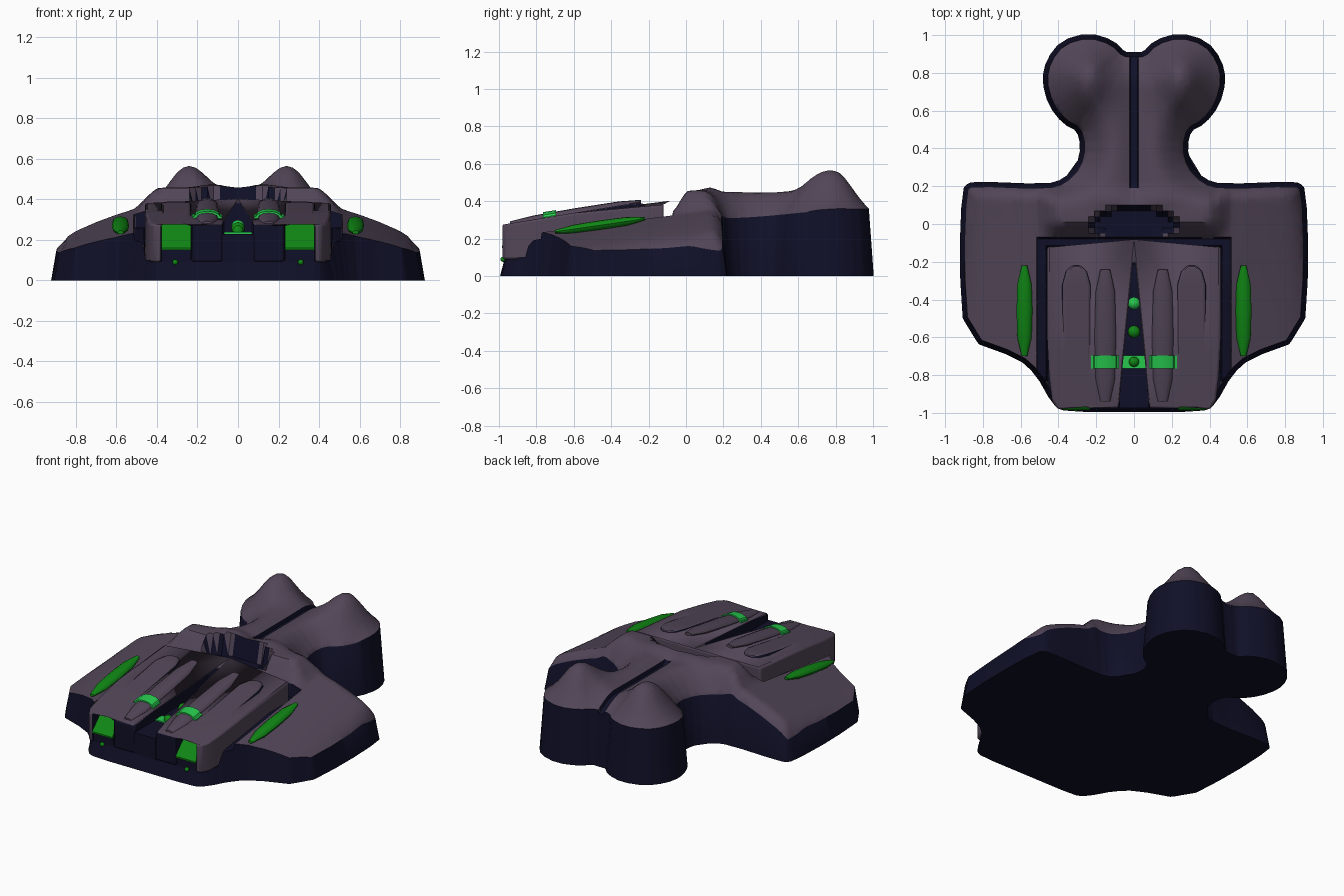
import bpy, bmesh, math
from mathutils import Vector

if "Cube" in bpy.data.objects:
    bpy.data.objects.remove(bpy.data.objects["Cube"])


def mat(name, rgb):
    m = bpy.data.materials.new(name)
    m.diffuse_color = (*rgb, 1)
    m.use_nodes = True
    m.node_tree.nodes["Principled BSDF"].inputs["Base Color"].default_value = m.diffuse_color
    return m


MAUVE = mat("dusty_mauve", (0.085, 0.061, 0.097))
NAVY = mat("dark_navy", (0.005, 0.005, 0.021))
GREEN = mat("deep_green", (0.005, 0.24, 0.007))
BRIGHT = mat("bright_green", (0.02, 0.58, 0.075))


def finish(name, bm, mats, angle=35, bevel=0):
    bmesh.ops.recalc_face_normals(bm, faces=bm.faces)
    me = bpy.data.meshes.new(name)
    bm.to_mesh(me)
    bm.free()
    for m in mats:
        me.materials.append(m)
    ob = bpy.data.objects.new(name, me)
    bpy.context.collection.objects.link(ob)
    me.shade_smooth()
    me.set_sharp_from_angle(angle=math.radians(angle))
    if bevel:
        b = ob.modifiers.new("soft_edges", 'BEVEL')
        b.width, b.segments, b.limit_method = bevel, 2, 'ANGLE'
    return ob


def sm(v, a, b):
    t = max(0, min(1, (v - a) / (b - a)))
    return t * t * (3 - 2 * t)


def interp(pts, v):
    if v <= pts[0][0]:
        return pts[0][1]
    for (a, p), (b, q) in zip(pts, pts[1:]):
        if v <= b:
            return p + (q - p) * (v - a) / (b - a)
    return pts[-1][1]


def mirrored(half):
    return half + [(-x, y) for x, y in reversed(half) if x > 0]


# ---- hull: outline of the top rim, corners cut once
half = [(0, .885), (.06, .885), (.12, .95), (.24, .987), (.37, .95), (.44, .86), (.462, .76),
        (.43, .64), (.36, .55), (.28, .51), (.255, .41), (.28, .30), (.36, .215), (.46, .185),
        (.85, .20), (.885, .18), (.90, -.2), (.875, -.59), (.60, -.69), (.50, -.78),
        (.41, -.94), (.36, -.968), (0, -.968)]
ring = mirrored(half)
rim = []
for p, q in zip(ring, ring[1:] + ring[:1]):
    for t in (.25, .75):
        rim.append(Vector((p[0] + (q[0] - p[0]) * t, p[1] + (q[1] - p[1]) * t)))
segs = list(zip(rim, rim[1:] + rim[:1]))


def edge_dist(p):
    best = 9
    for a, b in segs:
        d = b - a
        t = max(0, min(1, (p - a).dot(d) / max(d.length_squared, 1e-9)))
        best = min(best, (a + d * t - p).length)
    return best


FRONT = [(.5, .235), (.6, .20), (.75, .16), (.9, .11)]
BACK = [(.45, .375), (.5, .358), (.6, .327), (.7, .29), (.8, .245), (.85, .215), (.9, .16)]


def in_pocket(x, y):
    return (x / .23) ** 2 + ((y - .005) / .085) ** 2 < 1


def hull_z(x, y):
    a, d = abs(x), edge_dist(Vector((x, y)))
    t = max(0, min(1, (y + .8) / .95))
    wing = interp(FRONT, a) * (1 - t) + interp(BACK, a) * t
    wing -= .05 * sm(y, 0, .2) * max(0, 1 - d / .06) ** 2
    # shoulders behind the deck
    top = .458 + .03 * math.exp(-((y - .15) / .05) ** 2 - ((a - .12) / .1) ** 2)
    z = wing + (top - wing) * sm(a, .52, .38) * sm(y, -.08, .02)
    # neck and twin rear lobes
    low = .31 + .05 * sm(y, .2, .95)
    high = .45 - .03 * math.exp(-(a / .06) ** 2)
    high += .115 * math.exp(-((a - .24) / .11) ** 2 - ((y - .77) / .15) ** 2)
    rear = low + (high - low) * math.sin(min(1, d / .17) * math.pi / 2)
    w = sm(y, .08, .22) * sm(a, .55, .42)
    z = z * (1 - w) + rear * w
    # sunken areas
    if a < .022 and .2 < y < .93:
        z -= .02
    if in_pocket(x, y):
        z = min(z, .33)
    if a < .46 and y < -.12:
        z = .10
    elif a < .51 and y < -.075:
        z = min(z, .30) - .04
    if y < -.78:
        z = min(z, .23 - .13 * min(1, (-.78 - y) / .12))
    return z


bm = bmesh.new()
bm.faces.new([bm.verts.new((p.x, p.y, 0)) for p in rim])
bmesh.ops.triangulate(bm, faces=bm.faces[:])
xs = [s * v for v in [.03 * i for i in range(1, 30)] + [.018, .024, .455, .465, .505, .515] for s in (1, -1)]
ys = [-.95 + .03 * i for i in range(65)] + [-.125, -.115, -.08, -.07]
for vals, axis in ((xs, 0), (ys, 1)):
    for v in vals:
        co, no = Vector((0, 0, 0)), Vector((0, 0, 0))
        co[axis], no[axis] = v, 1
        bmesh.ops.bisect_plane(bm, geom=bm.verts[:] + bm.edges[:] + bm.faces[:], dist=1e-5,
                               plane_co=co, plane_no=no)
# flared skirt down to the ground
out = {}
border = [e for e in bm.edges if len(e.link_faces) == 1]
for e in border:
    a, b = e.verts
    d = b.co - a.co
    n = Vector((d.y, -d.x, 0))
    if n.dot(e.link_faces[0].calc_center_median() - a.co) > 0:
        n = -n
    for v in (a, b):
        k = (round(v.co.x, 5), round(v.co.y, 5))
        out[k] = out.get(k, Vector((0, 0, 0))) + n
top_faces, top_verts = bm.faces[:], bm.verts[:]
for f in top_faces:
    c = f.calc_center_median()
    a = abs(c.x)
    groove = a < .022 and .2 < c.y
    gutter = a < .51 and -.83 < c.y < -.075 or a < .46 and c.y < -.075
    f.material_index = int(groove or gutter or in_pocket(c.x, c.y))
new = bmesh.ops.extrude_edge_only(bm, edges=border)["geom"]
for g in new:
    if isinstance(g, bmesh.types.BMVert):
        g.co += out[(round(g.co.x, 5), round(g.co.y, 5))].normalized() * .026
    elif isinstance(g, bmesh.types.BMFace):
        g.material_index = 1
for v in top_verts:
    v.co.z = hull_z(v.co.x, v.co.y)
base = bmesh.ops.edgeloop_fill(bm, edges=[g for g in new if isinstance(g, bmesh.types.BMEdge)
                                          and all(v.co.z == 0 for v in g.verts)])
for f in base["faces"]:
    f.material_index = 1
finish("hull", bm, [MAUVE, NAVY], 40)


# ---- sloping deck with open slots
def deck_z(y):
    return .28 + .165 * (y + .95) - .035 * sm(y, -.3, -.12)


def prism(name, outline, z0, ztop, mats, rule=None, bevel=0):
    bm = bmesh.new()
    lo = [bm.verts.new((x, y, z0)) for x, y in outline]
    hi = [bm.verts.new((x, y, ztop(y))) for x, y in outline]
    bm.faces.new(lo)
    top = bm.faces.new(hi)
    n = len(lo)
    for i in range(n):
        j = (i + 1) % n
        bm.faces.new((lo[i], lo[j], hi[j], hi[i]))
    bmesh.ops.triangulate(bm, faces=[top])
    if rule:
        bm.normal_update()
        for f in bm.faces:
            f.material_index = rule(f)
    return finish(name, bm, mats, 35, bevel)


deck = [(0, -.21), (.075, -.21), (.075, -.975), (.23, -.975), (.23, -.32), (.25, -.25), (.28, -.22),
        (.33, -.22), (.36, -.25), (.38, -.32), (.38, -.985), (.41, -.975), (.435, -.93), (.45, -.8),
        (.46, -.6), (.46, -.12), (0, -.12)]
prism("deck", mirrored(deck), .09, deck_z, [MAUVE, NAVY],
      lambda f: int(abs(f.normal.z) < .3 and abs(f.calc_center_median().x) < .39
                    and f.calc_center_median().y < -.15), .012)


def rect(x0, x1, y0, y1):
    return [(x0, y0), (x1, y0), (x1, y1), (x0, y1)]


prism("centre_channel", rect(-.08, .08, -.975, -.2), .09, lambda y: .23, [NAVY])
prism("centre_band", rect(-.07, .07, -.765, -.695), .225, lambda y: .238, [BRIGHT])


# ---- long tapered pods and bands: elliptical lofts along y
def loft(name, cx, stations, w, h, zf, m):
    bm = bmesh.new()
    rings = []
    for y, s in stations:
        rings.append([bm.verts.new((cx + w * s * math.cos(k * math.pi / 6), y,
                                    zf(y) + h * s * math.sin(k * math.pi / 6))) for k in range(12)])
    for r, q in zip(rings, rings[1:]):
        for k in range(12):
            bm.faces.new((r[k], r[(k + 1) % 12], q[(k + 1) % 12], q[k]))
    bm.faces.new(rings[0])
    bm.faces.new(rings[-1])
    finish(name, bm, [m])


def ball(name, co, r, m, scale=(1, 1, 1)):
    bm = bmesh.new()
    bmesh.ops.create_uvsphere(bm, u_segments=16, v_segments=10, radius=r)
    bmesh.ops.scale(bm, vec=scale, verts=bm.verts)
    bmesh.ops.translate(bm, vec=co, verts=bm.verts)
    finish(name, bm, [m], 60)


def slant(y):
    return .28 + .165 * (y + .95)


for s, side in ((1, "right"), (-1, "left")):
    loft(side + "_deck_pod", s * .152, [(-.94, .45), (-.82, .9), (-.6, 1), (-.36, .9), (-.24, .45)],
         .057, .024, slant, MAUVE)
    loft(side + "_pod_band", s * .152, [(-.765, 1), (-.695, 1)], .066, .031, slant, BRIGHT)
    prism(side + "_rail_band", rect(*sorted((s * .08, s * .228)), -.765, -.695), .29,
          lambda y: slant(y) + .005, [BRIGHT])
    loft(side + "_wing_pod", s * .58, [(-.70, .35), (-.6, .9), (-.46, 1), (-.32, .9), (-.22, .35)],
         .042, .026, lambda y: .237 + .145 * (y + .7), GREEN)
    # green slot bed with sloping nose
    bed = [(.232, -.985), (.378, -.985), (.378, -.87), (.378, -.3), (.33, -.222), (.28, -.222),
           (.232, -.3), (.232, -.87)]
    prism(side + "_slot_bed", [(s * x, y) for x, y in bed], .15,
          lambda y: interp([(-.985, .16), (-.87, .275)], y), [GREEN])
    prism(side + "_slot_base", rect(*sorted((s * .232, s * .378)), -.97, -.3), .09, lambda y: .15, [NAVY])
    prism(side + "_slot_band", rect(*sorted((s * .234, s * .376)), -.765, -.695), .27, lambda y: .283, [BRIGHT])
    ball(side + "_slot_lens", (s * .315, -.505, .275), .06, BRIGHT, (1, 1.42, .25))
    ball(side + "_front_stud", (s * .31, -.978, .09), .014, GREEN)

for i, (y, z, m) in enumerate([(-.42, .265, BRIGHT), (-.57, .255, GREEN), (-.73, .245, GREEN)]):
    ball("channel_light_%d" % (i + 1), (0, y, z), .033 if i < 2 else .027, m)
